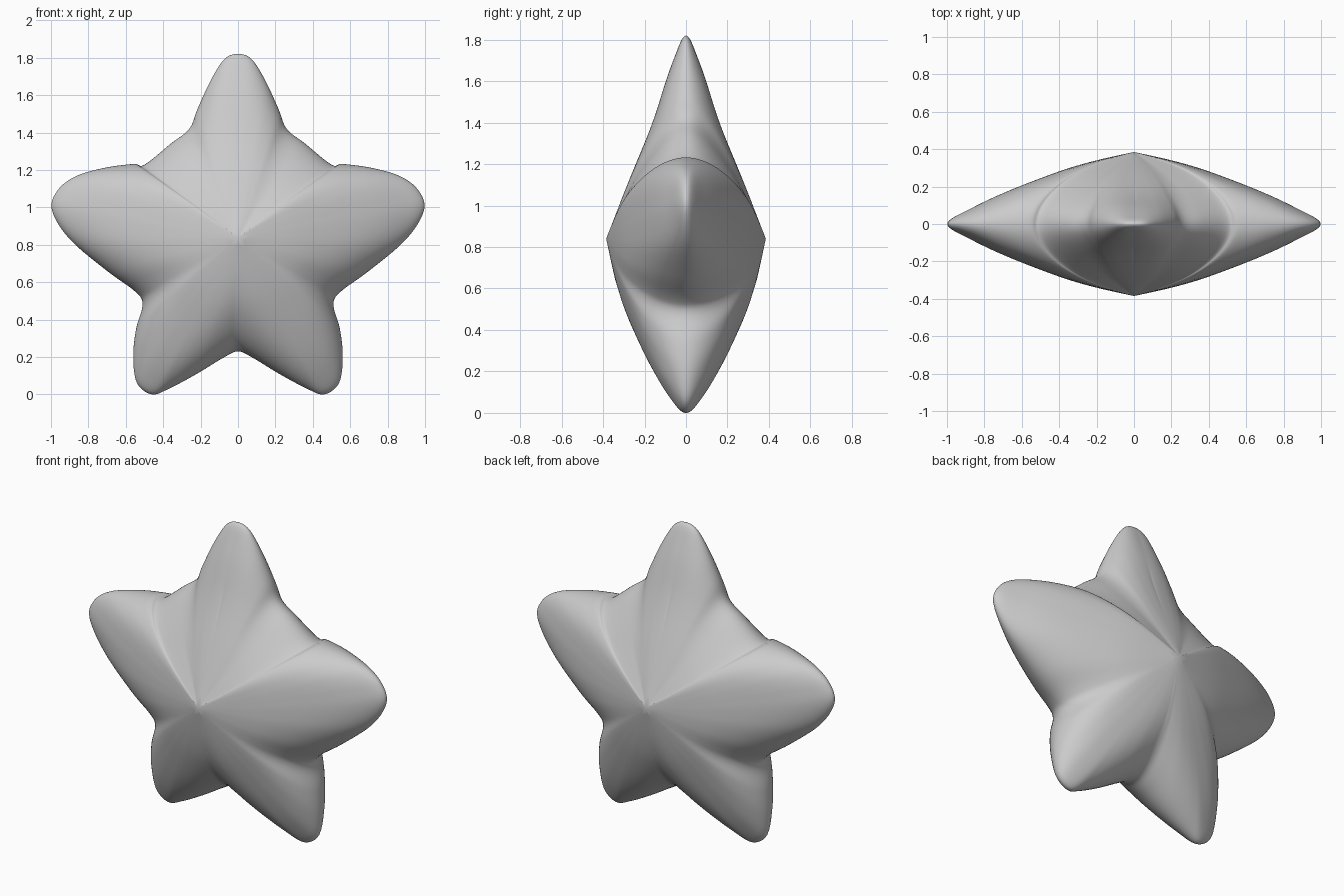
import bpy
import bmesh
import math
from mathutils import Vector

cube = bpy.data.objects.get("Cube")
if cube:
    bpy.data.objects.remove(cube)

CENTRE_Z = 0.84
RINGS = 24
STEPS = 5

# Half outline (x, z) from the top tip down to the notch between the legs
OUTLINE = [(0, 1.82), (.07, 1.795), (.14, 1.69), (.215, 1.53), (.26, 1.42), (.36, 1.34),
           (.5, 1.228), (.56, 1.232), (.72, 1.21), (.87, 1.165), (.965, 1.09), (.995, .985),
           (.9, .83), (.7, .66), (.55, .55), (.51, .48), (.545, .35), (.56, .2), (.54, .06),
           (.46, 0), (.37, .03), (.22, .11), (.08, .195), (0, .23)]

# Half thickness along an arm (distance from centre, depth)
RIDGE = [(0, .385), (.2, .342), (.35, .3), (.47, .255), (.58, .215), (.78, .137),
         (.9, .085), (1.1, .03)]


def lerp_profile(profile, r):
    for (r0, d0), (r1, d1) in zip(profile, profile[1:]):
        if r <= r1:
            return d0 + (d1 - d0) * (r - r0) / (r1 - r0)
    return profile[-1][1]


def smooth_outline(points):
    """Catmull-Rom curve through the points, mirrored at both ends."""
    p = [Vector(q) for q in points]
    p = [Vector((-p[1].x, p[1].y))] + p + [Vector((-p[-2].x, p[-2].y))]
    curve = []
    for a, b, c, d in zip(p, p[1:], p[2:], p[3:]):
        for i in range(STEPS):
            t = i / STEPS
            curve.append(b + (c - a) * t / 2 + (2 * a - 5 * b + 4 * c - d) * t**2 / 2
                         + (3 * b - a - 3 * c + d) * t**3 / 2)
    return curve + [p[-2]]


def depth(offset, s):
    """Half thickness: cone-like ridge, rounded off steeply at the rim."""
    reach = offset.length
    r = reach * s
    upward = min(1, max(0, offset.y / reach - .55) / .3)
    thin = 1 - .3 * upward * min(1, r / .6)
    fullness = 4.5 + 14 * max(0, reach - .6)
    return lerp_profile(RIDGE, r) * thin * math.sqrt(max(0, 1 - s**fullness))


# Quarter shell: rings from centre to rim on the front, +x side
bm = bmesh.new()
hub = bm.verts.new((0, -RIDGE[0][1], CENTRE_Z))
columns = []
for point in smooth_outline(OUTLINE):
    offset = point - Vector((0, CENTRE_Z))
    column = [hub]
    for i in range(1, RINGS + 1):
        s = math.sin(i / RINGS * math.pi / 2)
        y = -depth(offset, s) if i < RINGS else 0
        column.append(bm.verts.new((offset.x * s, y, CENTRE_Z + offset.y * s)))
    columns.append(column)
for a, b in zip(columns, columns[1:]):
    bm.faces.new((hub, a[1], b[1]))
    for i in range(1, RINGS):
        bm.faces.new((a[i], a[i + 1], b[i + 1], b[i]))

# Soften the fan lines that run out from the centre
inner = [v for v in bm.verts if v is not hub and not v.is_boundary]
for _ in range(6):
    bmesh.ops.smooth_vert(bm, verts=inner, factor=.5, use_axis_y=True)

bmesh.ops.recalc_face_normals(bm, faces=bm.faces)
if sum(f.normal.y for f in bm.faces) > 0:
    bmesh.ops.reverse_faces(bm, faces=bm.faces)
mesh = bpy.data.meshes.new("star_body")
bm.to_mesh(mesh)
bm.free()
star = bpy.data.objects.new("star_body", mesh)
bpy.context.collection.objects.link(star)

# Mirror to the other side and the back
mirror = star.modifiers.new("mirror", 'MIRROR')
mirror.use_axis = (True, True, False)
mirror.merge_threshold = 0.0005

# Plain grey
grey = bpy.data.materials.new("light_grey")
grey.use_nodes = True
colour = (.6, .6, .6, 1)
grey.diffuse_color = colour
grey.node_tree.nodes["Principled BSDF"].inputs["Base Color"].default_value = colour
mesh.materials.append(grey)

bpy.context.view_layer.objects.active = star
star.select_set(True)
bpy.ops.object.shade_smooth_by_angle(angle=math.radians(50))
